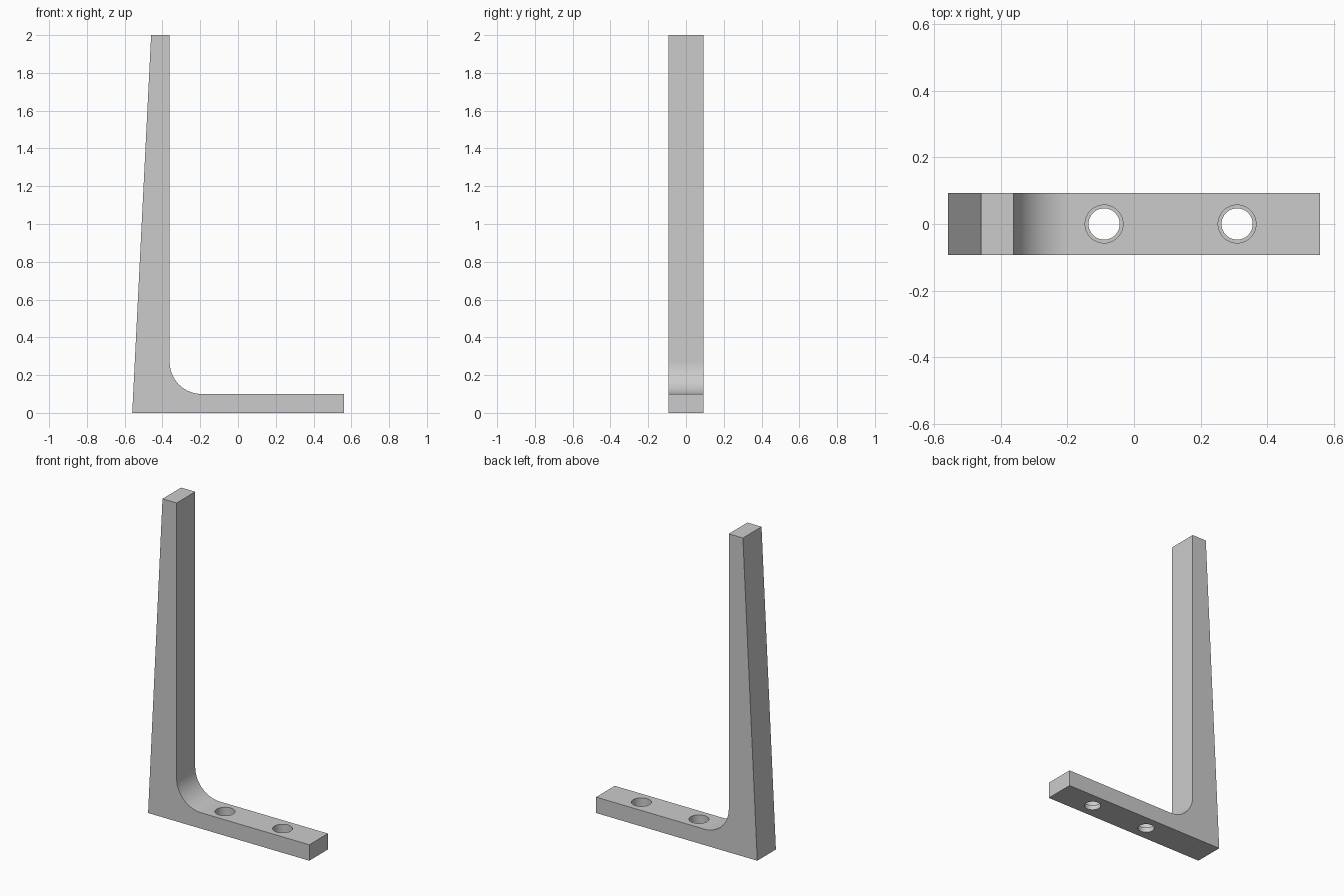
import bpy
import bmesh
from math import cos, sin, pi, radians
from mathutils import Vector

cube = bpy.data.objects.get("Cube")
if cube:
    bpy.data.objects.remove(cube, do_unlink=True)

WIDTH = 0.185        # depth along y
HALF = 0.56          # half of the foot length
THICK = 0.1          # foot thickness
INNER = -0.362       # inner face of the upright
FILLET = 0.17
HOLES = (-0.09, 0.31)

grey = bpy.data.materials.new("grey")
grey.use_nodes = True
colour = (0.6, 0.6, 0.6, 1)
grey.diffuse_color = colour
grey.node_tree.nodes["Principled BSDF"].inputs["Base Color"].default_value = colour


def finish(name, bm):
    bmesh.ops.recalc_face_normals(bm, faces=bm.faces)
    mesh = bpy.data.meshes.new(name)
    bm.to_mesh(mesh)
    bm.free()
    mesh.materials.append(grey)
    obj = bpy.data.objects.new(name, mesh)
    bpy.context.collection.objects.link(obj)
    return obj


def extruded(name, points):
    """Extrude an x-z outline across the full width."""
    bm = bmesh.new()
    face = bm.faces.new([bm.verts.new((x, -WIDTH / 2, z)) for x, z in points])
    new = bmesh.ops.extrude_face_region(bm, geom=[face])["geom"]
    verts = [v for v in new if isinstance(v, bmesh.types.BMVert)]
    bmesh.ops.translate(bm, verts=verts, vec=Vector((0, WIDTH, 0)))
    return finish(name, bm)


def stepped_cutter(name, x, profile, sides=48):
    """Revolve a radius-height profile about a vertical axis at x."""
    bm = bmesh.new()
    rings = [[bm.verts.new((x + r * cos(2 * pi * i / sides),
                            r * sin(2 * pi * i / sides), z))
              for i in range(sides)] for r, z in profile]
    for low, high in zip(rings, rings[1:]):
        for i in range(sides):
            j = (i + 1) % sides
            bm.faces.new((low[i], low[j], high[j], high[i]))
    bm.faces.new(rings[0])
    bm.faces.new(rings[-1])
    obj = finish(name, bm)
    obj.hide_render = True
    obj.hide_set(True)
    return obj


# L-shaped bracket: tapered upright, rounded inner corner, flat foot
steps = 24
corner = [(INNER + FILLET * (1 - cos(a)), THICK + FILLET * (1 - sin(a)))
          for a in (pi / 2 * i / steps for i in range(steps + 1))]
corner.reverse()
bracket = extruded("bracket", [(-HALF, 0), (HALF, 0), (HALF, THICK)] + corner
                   + [(INNER, 2), (-0.46, 2)])

# Counterbored screw holes through the foot
bore = [(0.047, -0.05), (0.047, 0.03), (0.057, 0.03), (0.057, THICK + 0.05)]
for n, x in enumerate(HOLES, 1):
    cut = bracket.modifiers.new(f"screw_hole_{n}", 'BOOLEAN')
    cut.operation = 'DIFFERENCE'
    cut.solver = 'EXACT'
    cut.object = stepped_cutter(f"screw_hole_cutter_{n}", x, bore)

# Bake the cuts, drop the cutters, then smooth the curved faces
bpy.context.view_layer.update()
cut_mesh = bpy.data.meshes.new_from_object(
    bracket.evaluated_get(bpy.context.evaluated_depsgraph_get()))
cutters = [m.object for m in bracket.modifiers]
bracket.modifiers.clear()
bracket.data = cut_mesh
for cutter in cutters:
    bpy.data.objects.remove(cutter, do_unlink=True)

bpy.ops.object.select_all(action='DESELECT')
bracket.select_set(True)
bpy.context.view_layer.objects.active = bracket
bpy.ops.object.shade_smooth_by_angle(angle=radians(30))
